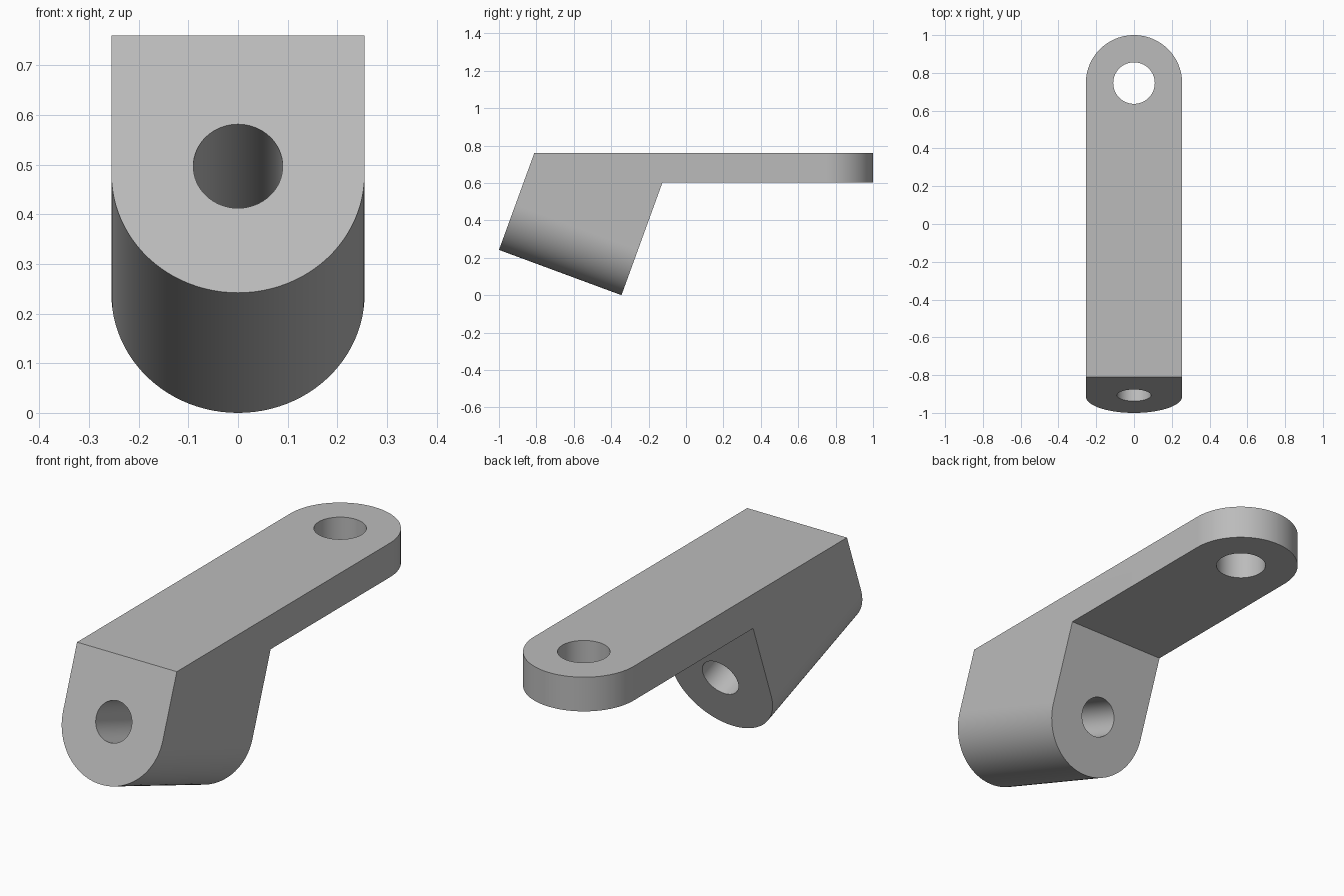
import bpy
import bmesh
import math
from mathutils import Vector

old = bpy.data.objects.get("Cube")
if old:
    bpy.data.objects.remove(old, do_unlink=True)

HALF = 0.255
TILT = math.radians(20)
AXIS = Vector((0, math.cos(TILT), -math.sin(TILT)))

grey = bpy.data.materials.new("plain grey")
grey.use_nodes = True
grey.diffuse_color = (0.5, 0.5, 0.5, 1)
grey.node_tree.nodes["Principled BSDF"].inputs["Base Color"].default_value = (0.5, 0.5, 0.5, 1)

# Bracket body: side profile (y, z) extruded across its width
profile = [(-1, 0.242), (-0.811, 0.76), (1, 0.76), (1, 0.602), (-0.126, 0.602), (-0.345, 0)]
bm = bmesh.new()
face = bm.faces.new([bm.verts.new((-HALF, y, z)) for y, z in profile])
new = bmesh.ops.extrude_face_region(bm, geom=[face])["geom"]
bmesh.ops.translate(bm, vec=(2 * HALF, 0, 0), verts=[v for v in new if isinstance(v, bmesh.types.BMVert)])
bmesh.ops.recalc_face_normals(bm, faces=bm.faces)


# Round the arm tip and the underside of the leg into half circles
def is_rounded(edge):
    a, b = (v.co for v in edge.verts)
    if abs(a.x - b.x) > 0.01:
        return False
    return min(a.y, b.y) > 0.99 or max(a.z, b.z) < 0.3


bmesh.ops.bevel(bm, geom=[e for e in bm.edges if is_rounded(e)], offset=HALF - 0.0004,
                offset_type='OFFSET', segments=24, profile=0.5, affect='EDGES')
mesh = bpy.data.meshes.new("bracket_body")
bm.to_mesh(mesh)
bm.free()
mesh.materials.append(grey)
body = bpy.data.objects.new("bracket_body", mesh)
bpy.context.collection.objects.link(body)


# Bolt holes, cut straight through
def drill(name, centre, axis, radius, depth):
    bpy.ops.mesh.primitive_cylinder_add(vertices=64, radius=radius, depth=depth, location=centre)
    cutter = bpy.context.object
    cutter.name = name
    cutter.hide_render = True
    cutter.data.materials.append(grey)
    cutter.rotation_euler = axis.to_track_quat('Z', 'Y').to_euler()
    mod = body.modifiers.new(name, 'BOOLEAN')
    mod.operation = 'DIFFERENCE'
    mod.solver = 'EXACT'
    mod.object = cutter
    bpy.ops.object.select_all(action='DESELECT')
    body.select_set(True)
    bpy.context.view_layer.objects.active = body
    bpy.ops.object.modifier_apply(modifier=mod.name)
    bpy.data.objects.remove(cutter, do_unlink=True)


drill("arm_hole", Vector((0, 0.746, 0.68)), Vector((0, 0, 1)), 0.11, 0.4)
drill("leg_hole", Vector((0, -0.907, 0.497)) + AXIS * 0.35, AXIS, 0.09, 1.0)

bpy.ops.object.shade_smooth_by_angle(angle=math.radians(30))
